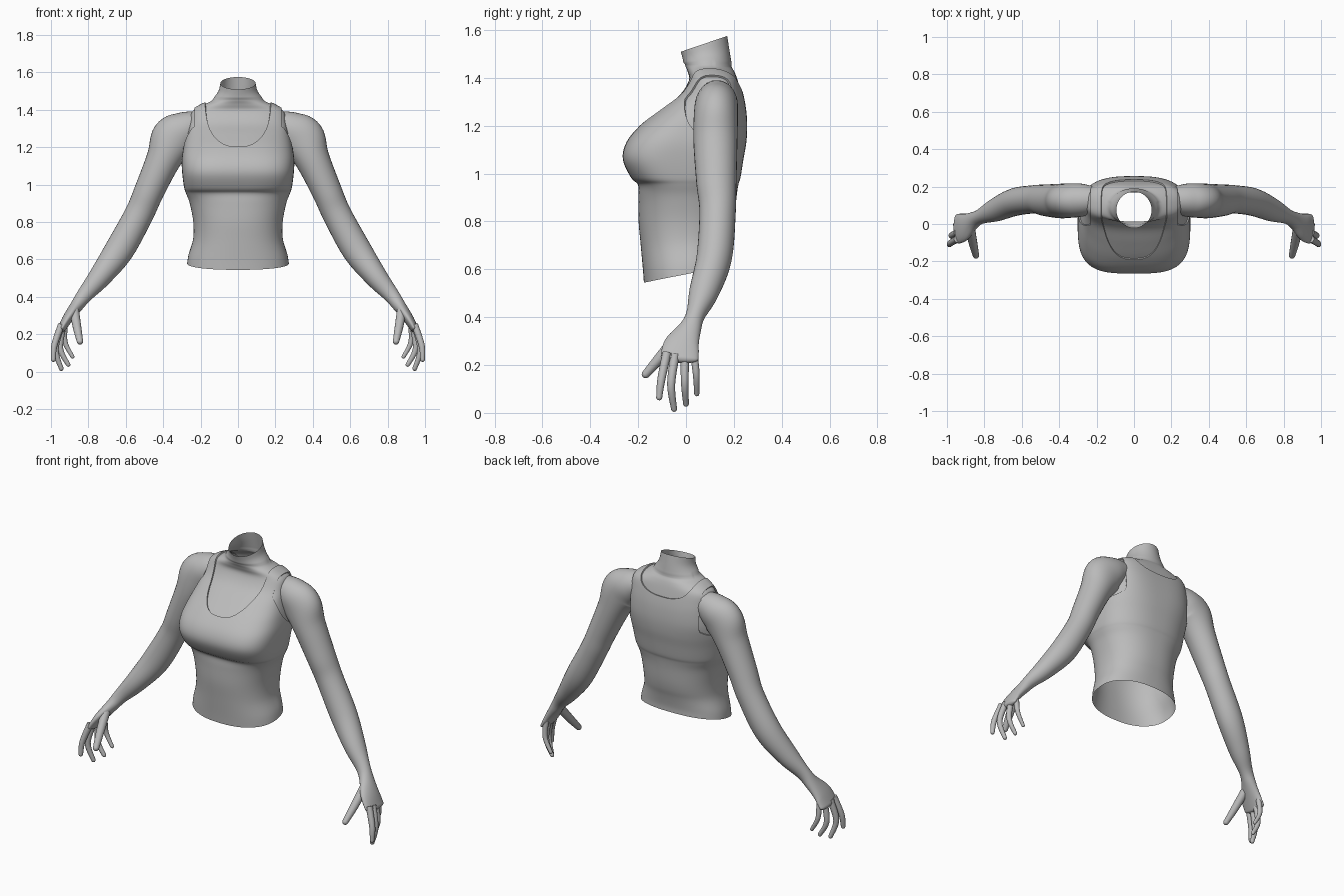
import bpy, bmesh, math
from mathutils import Vector

if "Cube" in bpy.data.objects:
    bpy.data.objects.remove(bpy.data.objects["Cube"])

grey = bpy.data.materials.new("plain_grey")
grey.diffuse_color = (0.5, 0.5, 0.5, 1)
grey.use_nodes = True
grey.node_tree.nodes["Principled BSDF"].inputs["Base Color"].default_value = grey.diffuse_color


def spline(rows, steps):
    """Catmull-Rom interpolation of equally long number rows."""
    out = []
    for i in range(len(rows) - 1):
        p0, p1 = rows[max(i - 1, 0)], rows[i]
        p2, p3 = rows[i + 1], rows[min(i + 2, len(rows) - 1)]
        for s in range(steps):
            t = s / steps
            out.append([0.5 * (2 * b + (c - a) * t + (2 * a - 5 * b + 4 * c - d) * t * t
                               + (3 * b - a - 3 * c + d) * t ** 3)
                        for a, b, c, d in zip(p0, p1, p2, p3)])
    return out + [list(rows[-1])]


def loft(bm, rings, cap=False):
    """Skin a list of closed rings, optionally closing both ends."""
    vs = [[bm.verts.new(p) for p in r] for r in rings]
    n = len(vs[0])
    for a, b in zip(vs, vs[1:]):
        for j in range(n):
            k = (j + 1) % n
            bm.faces.new((a[j], a[k], b[k], b[j]))
    if cap:
        bm.faces.new(vs[0][::-1])
        bm.faces.new(vs[-1])


def finish(bm, name, mirror=False):
    bm.normal_update()
    me = bpy.data.meshes.new(name)
    bm.to_mesh(me)
    bm.free()
    me.materials.append(grey)
    ob = bpy.data.objects.new(name, me)
    bpy.context.collection.objects.link(ob)
    bpy.ops.object.select_all(action='DESELECT')
    bpy.context.view_layer.objects.active = ob
    ob.select_set(True)
    bpy.ops.object.shade_smooth_by_angle(angle=math.radians(50))
    if mirror:
        ob.modifiers.new("mirror", 'MIRROR').use_mirror_merge = False
    return ob


def limb(name, rows, steps=6, seg=24):
    """Tube through rows of x, y, z, radius along y, radius across; rounded tip."""
    pts = spline(rows, steps)
    pos = [Vector(p[:3]) for p in pts]
    rings = []

    def ring(c, t, ra, rb):
        a = Vector((0, 1, 0))
        a = (a - t * a.dot(t)).normalized()
        b = t.cross(a)
        rings.append([c + a * ra * math.cos(2 * math.pi * j / seg)
                      + b * rb * math.sin(2 * math.pi * j / seg) for j in range(seg)])

    for i, p in enumerate(pts):
        t = (pos[min(i + 1, len(pos) - 1)] - pos[max(i - 1, 0)]).normalized()
        ring(pos[i], t, p[3], p[4])
    for q in (0.25, 0.5, 0.72, 0.88, 0.97):
        k = math.sqrt(1 - q * q)
        ring(pos[-1] + t * pts[-1][4] * q, t, pts[-1][3] * k, pts[-1][4] * k)
    bm = bmesh.new()
    loft(bm, rings, True)
    return finish(bm, name, True)


# Torso cross-sections: z, half width, front y, back y, widest y, front and back squareness
SECTIONS = [
    (.545, .268, -.172, .165, 0, 2.3, 2.3), (.60, .26, -.176, .167, 0, 2.3, 2.3),
    (.70, .236, -.185, .18, 0, 2.3, 2.3), (.80, .235, -.194, .198, 0, 2.3, 2.3),
    (.90, .254, -.195, .207, 0, 2.4, 2.3), (.955, .274, -.197, .215, 0, 2.7, 2.4),
    (.985, .284, -.226, .224, 0, 3.1, 2.4), (1.06, .294, -.26, .236, 0, 3.4, 2.5),
    (1.13, .297, -.245, .248, .02, 3.3, 2.6), (1.20, .288, -.188, .252, .05, 3, 2.8),
    (1.27, .273, -.105, .247, .08, 2.8, 2.9), (1.33, .263, -.03, .236, .1, 2.8, 2.9),
    (1.39, .25, .008, .22, .11, 2.7, 2.8), (1.425, .2, .003, .207, .1, 2.3, 2.4),
    (1.45, .145, -.007, .193, .09, 2, 2), (1.48, .106, -.014, .182, .08, 2, 2),
    (1.51, .094, -.022, .172, .075, 2, 2)]


def torso_mesh(seg=96):
    rings = []
    for z, w, yf, yb, yc, nf, nb in spline(SECTIONS, 5):
        low = max(0, min(1, (.75 - z) / .2)) * .2       # slanted hem
        high = max(0, min(1, (z - 1.45) / .06)) * .34   # slanted neck opening
        r = []
        for j in range(seg):
            c, s = math.cos(2 * math.pi * j / seg), math.sin(2 * math.pi * j / seg)
            e = 2 / (nf if s < 0 else nb)
            x = math.copysign(w * abs(c) ** e, c)
            y = yc + ((yf if s < 0 else yb) - yc) * abs(s) ** e
            r.append((x, y, z + low * (y + .17) + high * (y + .02)))
        rings.append(r)
    bm = bmesh.new()
    loft(bm, rings)
    bm.normal_update()
    return bm


def cloth(p):
    """Positive on the tank top, negative in the neck and arm openings."""
    x, y, z = abs(p.x), p.y, p.z
    depth = .26 - .14 * max(0, min(1, y / .2))
    neck = (x / .175) ** 2.5 + (max(0, 1.46 - z) / depth) ** 2.5 - 1
    arm = ((y - .12) / .125) ** 2 + ((z - 1.28) / .14) ** 2 - 1
    return min(neck, max(arm, (.23 - x) * 8))


# Skin: neck, upper chest and shoulders, tucked under the tank top
bm = torso_mesh()
for v in bm.verts:
    if v.co.z < 1.46:
        v.co -= v.normal * .004
bmesh.ops.delete(bm, geom=[f for f in bm.faces if min(cloth(v.co) for v in f.verts) > .15],
                 context='FACES')
finish(bm, "neck_and_chest")

# Tank top: same form, cut along the openings, with a turned-in rim
bm = torso_mesh()
cut = []
for e in list(bm.edges):
    a, b = e.verts
    fa, fb = cloth(a.co), cloth(b.co)
    if fa * fb < 0:
        cut.append(bmesh.utils.edge_split(e, a, max(.03, min(.97, fa / (fa - fb))))[1])
bmesh.ops.connect_verts(bm, verts=cut)
bmesh.ops.delete(bm, geom=[f for f in bm.faces if cloth(f.calc_center_median()) < 0],
                 context='FACES')
bm.normal_update()
for v in bm.verts:
    v.co += v.normal * .004
rim = [e for e in bm.edges if e.is_boundary and e.verts[0].co.z > 1]
normals = {v.index: v.normal.copy() for v in bm.verts}
made = bmesh.ops.extrude_edge_only(bm, edges=rim)["geom"]
inner = [v for v in made if isinstance(v, bmesh.types.BMVert)]
for v in inner:
    outer = next((e.other_vert(v) for e in v.link_edges if e.other_vert(v) not in inner), None)
    if outer:
        v.co -= outer.normal * .012
finish(bm, "tank_top")

# Arm running from inside the shoulder to the knuckles
limb("arm", [
    (.21, .13, 1.325, .07, .07), (.28, .128, 1.295, .088, .098),
    (.345, .125, 1.245, .092, .12), (.398, .123, 1.135, .092, .093),
    (.475, .127, .965, .084, .08), (.53, .132, .84, .076, .077),
    (.635, .118, .65, .074, .078), (.74, .075, .505, .062, .06),
    (.82, .04, .41, .04, .042), (.86, .018, .355, .047, .035),
    (.91, -.018, .285, .074, .028), (.943, -.027, .23, .079, .021)], seg=32)

# Fingers and thumb: base, middle and tip points with base radius
DIGITS = {
    "index_finger": ((.945, -.08, .25), (.982, -.103, .14), (.987, -.112, .065), .019),
    "middle_finger": ((.945, -.045, .245), (.975, -.062, .12), (.945, -.05, .017), .019),
    "ring_finger": ((.935, -.005, .245), (.95, -.005, .125), (.908, .0, .038), .018),
    "little_finger": ((.925, .032, .255), (.925, .043, .16), (.885, .045, .08), .016),
    "thumb": ((.875, -.03, .325), (.86, -.105, .235), (.845, -.168, .162), .026)}
for name, (a, b, c, r) in DIGITS.items():
    limb(name, [(*a, r, r), (*b, r * .88, r * .88), (*c, r * .66, r * .66)], 7, 14)
